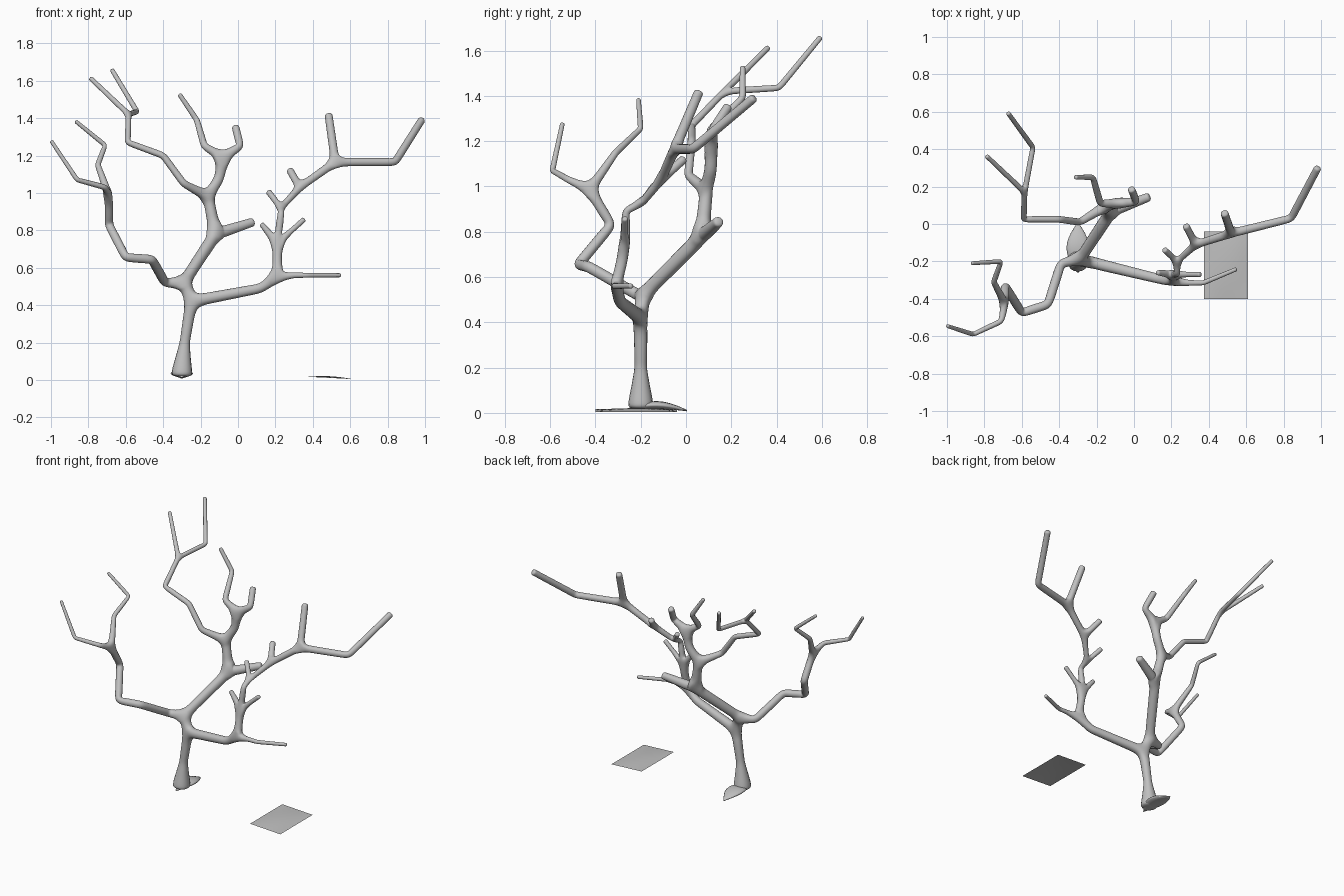
import bpy
import bmesh
import math
from mathutils import Vector

cube = bpy.data.objects.get("Cube")
if cube:
    bpy.data.objects.remove(cube, do_unlink=True)

grey = bpy.data.materials.new("plain grey")
grey.use_nodes = True
grey.diffuse_color = (0.53, 0.53, 0.53, 1)
for node in grey.node_tree.nodes:
    if node.type == 'BSDF_PRINCIPLED':
        node.inputs["Base Color"].default_value = grey.diffuse_color


def make_object(name, bm):
    mesh = bpy.data.meshes.new(name)
    bm.to_mesh(mesh)
    bm.free()
    mesh.materials.append(grey)
    for face in mesh.polygons:
        face.use_smooth = True
    obj = bpy.data.objects.new(name, mesh)
    bpy.context.scene.collection.objects.link(obj)
    return obj


# Tree skeleton: every joint has a thickness for the skin modifier
tree = bmesh.new()
thickness = {}


def joint(position, radius):
    vert = tree.verts.new(position)
    thickness[vert] = radius
    return vert


def connect(a, position, radius):
    b = joint(position, radius)
    tree.edges.new((a, b))
    return b


def limb(start, first_radius, last_radius, points, tip=False, step=0.08):
    """Grow a tapering limb from a joint and return its main joints."""
    joints = []
    current = start
    for i, point in enumerate(points):
        a, b = current.co.copy(), Vector(point)
        blend = i / (len(points) - 1) if len(points) > 1 else 1
        r_a = thickness[current]
        r_b = first_radius + (last_radius - first_radius) * blend
        length = (b - a).length
        count = max(1, round(length / step))
        stops = [k / count for k in range(1, count + 1)]
        if tip and i == len(points) - 1:
            stops.insert(-1, 1 - r_b / length)  # keeps the end blunt
        for t in stops:
            # forks with long steps go straight to the limb's own thickness
            radius = r_b if step > 0.1 else r_a + (r_b - r_a) * t
            current = connect(current, a.lerp(b, t), radius)
        joints.append(current)
    return joints


# Trunk with flared base
base = joint((-0.30, -0.20, 0.015), 0.054)
collar = connect(base, (-0.30, -0.20, 0.04), 0.058)
flare = limb(collar, 0.045, 0.027, [(-0.295, -0.2, 0.1), (-0.285, -0.2, 0.2)])
crotch, = limb(flare[-1], 0.03, 0.032, [(-0.25, -0.2, 0.42)])
upper_crotch, = limb(crotch, 0.03, 0.03, [(-0.29, -0.19, 0.52)])

# Limb on the model's right
right = limb(upper_crotch, 0.025, 0.022, [
    (-0.39, -0.21, 0.52), (-0.46, -0.43, 0.645), (-0.60, -0.475, 0.655),
    (-0.69, -0.33, 0.83), (-0.69, -0.425, 0.985)])
limb(right[-1], 0.015, 0.010, [
    (-0.71, -0.52, 1.03), (-0.86, -0.59, 1.07), (-1.0, -0.545, 1.28)], True)
limb(right[-1], 0.015, 0.010, [
    (-0.75, -0.31, 1.15), (-0.71, -0.20, 1.255), (-0.87, -0.21, 1.385)], True)

# Middle limb
middle = limb(upper_crotch, 0.033, 0.028, [
    (-0.12, 0.07, 0.78), (-0.16, 0.09, 0.98)])
limb(middle[0], 0.025, 0.023, [(0.087, 0.147, 0.847)], True)
top = limb(middle[1], 0.027, 0.027, [(-0.10, 0.11, 1.08), (-0.08, 0.11, 1.19)])
limb(top[-1], 0.021, 0.020, [(0.012, 0.12, 1.25), (-0.015, 0.19, 1.36)], True)
limb(top[-1], 0.019, 0.012, [
    (-0.18, 0.11, 1.25), (-0.22, 0.25, 1.39), (-0.315, 0.25, 1.53)], True)
reach = limb(middle[1], 0.019, 0.015, [
    (-0.29, 0.01, 1.05), (-0.40, 0.025, 1.20), (-0.59, 0.025, 1.27),
    (-0.585, 0.17, 1.42)])
limb(reach[-1], 0.013, 0.012, [(-0.79, 0.365, 1.615)], True)
limb(reach[-1], 0.014, 0.012, [(-0.54, 0.41, 1.435), (-0.675, 0.595, 1.66)], True)

# Limb on the model's left
left = limb(crotch, 0.026, 0.026, [(0.12, -0.29, 0.49), (0.21, -0.31, 0.55)])
limb(left[-1], 0.015, 0.011, [
    (0.30, -0.315, 0.56), (0.37, -0.315, 0.56), (0.55, -0.24, 0.56)], True)
fork, = limb(left[-1], 0.024, 0.024, [(0.21, -0.27, 0.73)])
limb(fork, 0.014, 0.014, [(0.123, -0.26, 0.837)], True, 0.12)
limb(fork, 0.015, 0.014, [(0.357, -0.27, 0.862)], True, 0.12)
stem = limb(fork, 0.017, 0.017, [(0.23, -0.265, 0.895)], False, 0.12)
stem += limb(stem[0], 0.016, 0.016, [(0.23, -0.20, 0.92)])
limb(stem[-1], 0.017, 0.016, [(0.16, -0.135, 1.01)], True)
bough = limb(stem[-1], 0.02, 0.023, [(0.33, -0.11, 1.03), (0.52, -0.05, 1.165)])
limb(bough[0], 0.019, 0.019, [(0.275, -0.005, 1.125)], True)
limb(bough[1], 0.021, 0.021, [(0.483, 0.06, 1.425)], True)
limb(bough[1], 0.021, 0.020, [(0.84, 0.03, 1.165), (0.985, 0.305, 1.395)], True)

# Skin the skeleton
radii = [thickness[v] for v in tree.verts]
tree_obj = make_object("tree", tree)
skin = tree_obj.modifiers.new("Skin", 'SKIN')
skin.use_smooth_shade = True
for data, radius in zip(tree_obj.data.skin_vertices[0].data, radii):
    data.radius = (radius * 1.07, radius * 1.07)
smooth = tree_obj.modifiers.new("Subdivision", 'SUBSURF')
smooth.levels = smooth.render_levels = 2

# Arched, leaf-shaped root at the foot of the trunk
root = bmesh.new()
SIDES = 12
rings = []
for i in range(11):
    t = i / 10
    swell = math.sin(math.pi * t)
    y = -0.26 + 0.265 * t
    width = 0.004 + 0.057 * swell
    height = 0.003 + 0.014 * swell
    z = 0.016 + 0.022 * swell - 0.006 * t
    ring = []
    for k in range(SIDES):
        angle = 2 * math.pi * k / SIDES
        ring.append(root.verts.new(
            (-0.30 + width * math.cos(angle), y, z + height * math.sin(angle))))
    rings.append(ring)
for lower, upper in zip(rings, rings[1:]):
    for k in range(SIDES):
        n = (k + 1) % SIDES
        root.faces.new((lower[k], lower[n], upper[n], upper[k]))
root.faces.new(rings[0])
root.faces.new(rings[-1])
bmesh.ops.recalc_face_normals(root, faces=root.faces[:])
make_object("root", root)

# Ground sheet, tilted and slightly pillowed
sheet = bmesh.new()
bmesh.ops.create_grid(sheet, x_segments=8, y_segments=8, size=1)
for v in sheet.verts:
    u, w = v.co.x, v.co.y
    bulge = 0.009 * (1 - u * u) * (1 - w * w)
    v.co = (0.492 + 0.118 * u, -0.22 + 0.18 * w, 0.011 - 0.006 * u + bulge)
make_object("ground_sheet", sheet)
